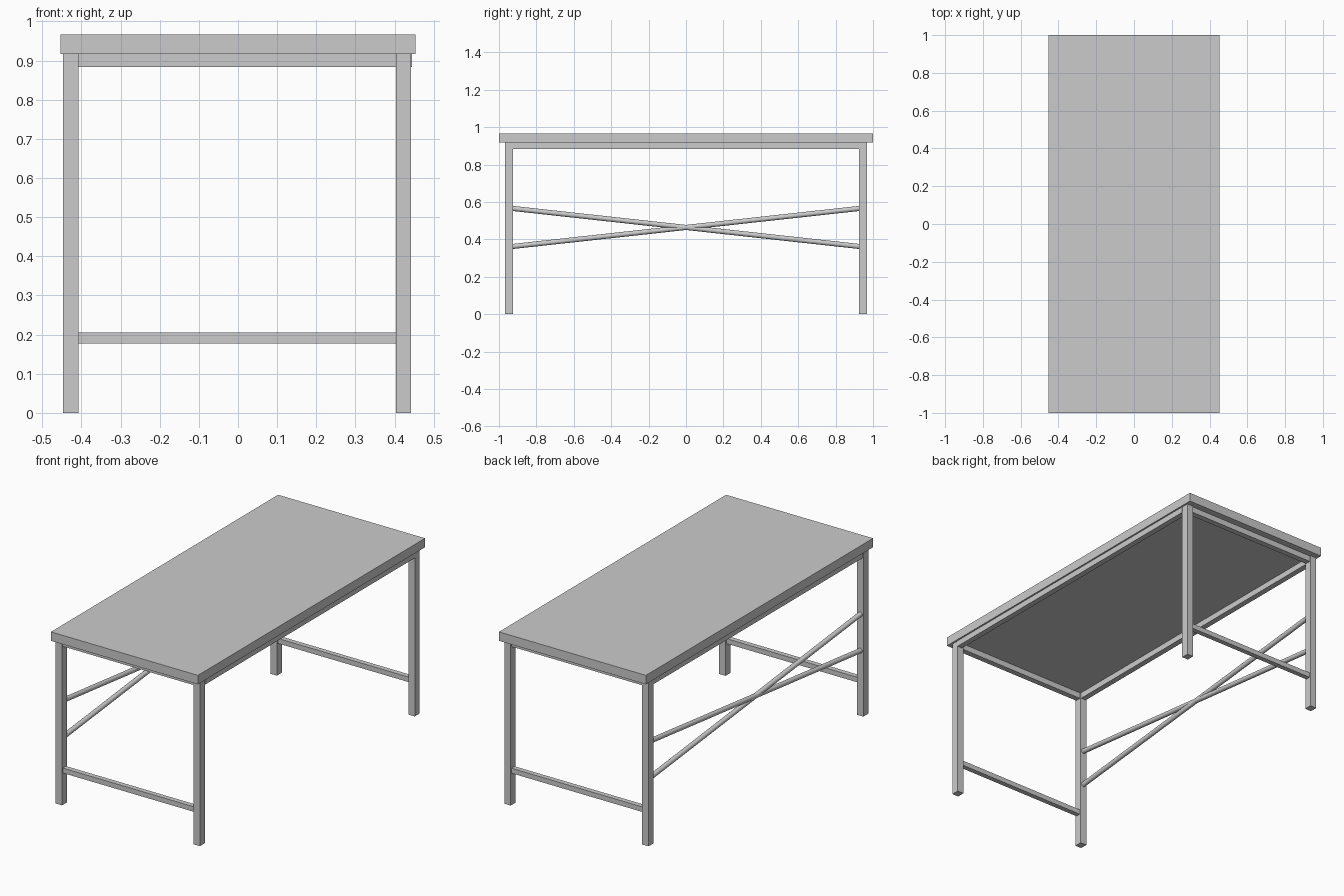
import bpy
from mathutils import Vector

if "Cube" in bpy.data.objects:
    bpy.data.objects.remove(bpy.data.objects["Cube"])


def box(name, lo, hi):
    lo, hi = Vector(lo), Vector(hi)
    bpy.ops.mesh.primitive_cube_add(size=1, location=(lo + hi) / 2)
    ob = bpy.context.object
    ob.name = name
    ob.scale = hi - lo
    bpy.ops.object.transform_apply(location=False, rotation=False, scale=True)
    return ob


def rod(name, a, b, r):
    a, b = Vector(a), Vector(b)
    bpy.ops.mesh.primitive_cylinder_add(vertices=16, radius=r, depth=(b - a).length,
                                        location=(a + b) / 2)
    ob = bpy.context.object
    ob.name = name
    ob.rotation_euler = (b - a).to_track_quat('Z', 'Y').to_euler()
    bpy.ops.object.shade_smooth_by_angle()
    return ob


TOP_Z = 0.917          # underside of the tabletop
LEFT, RIGHT = -0.427, 0.423    # leg centre lines
LEG_Y = 0.946
LX, LY = 0.0195, 0.0215        # half leg section

# Tabletop
box("tabletop", (-0.453, -1, TOP_Z), (0.453, 1, 0.967))

# Legs, and long rails under the top
for side, x in (("left", LEFT), ("right", RIGHT)):
    for end, s in (("front", -1), ("back", 1)):
        y = s * LEG_Y
        box(f"{end}_{side}_leg", (x - LX, y - LY, 0), (x + LX, y + LY, TOP_Z))
    shift = 0.005 if side == "right" else 0
    box(f"{side}_rail", (x - 0.016 + shift, -0.925, 0.884),
        (x + 0.016 + shift, 0.925, TOP_Z))

# End rails and low stretchers
for end, s in (("front", -1), ("back", 1)):
    y = s * LEG_Y
    x0, x1 = LEFT + LX, RIGHT - LX
    box(f"{end}_rail", (x0, y - 0.016, 0.884), (x1, y + 0.016, TOP_Z))
    box(f"{end}_stretcher", (x0, y - 0.014, 0.177), (x1, y + 0.014, 0.205))

# Crossed braces on the left side
for name, s in (("rising_brace", 1), ("falling_brace", -1)):
    rod(name, (LEFT, -0.93, 0.464 - s * 0.102), (LEFT, 0.93, 0.464 + s * 0.102), 0.0135)
